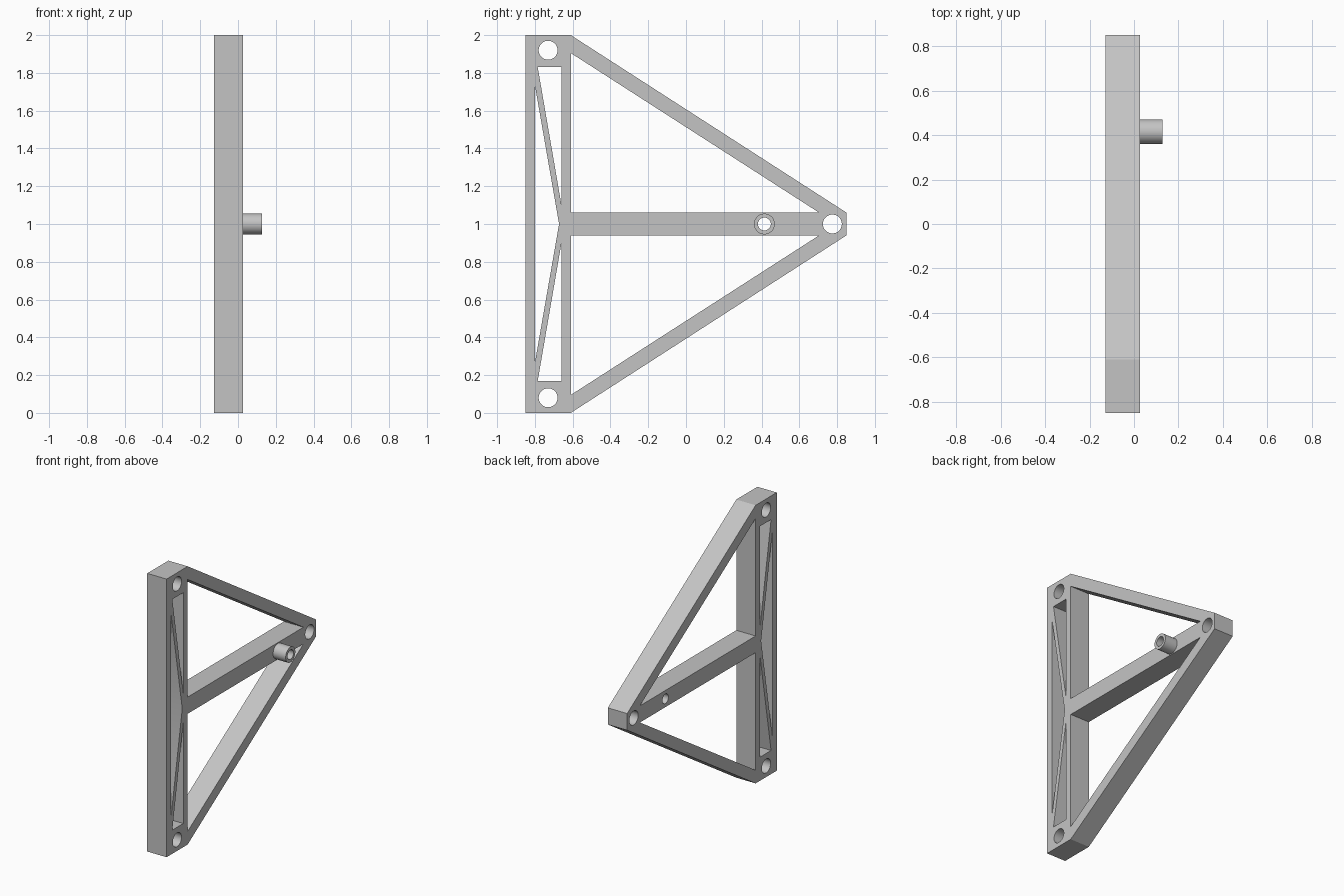
import bpy, bmesh
from math import cos, sin, tau, radians
from mathutils import Matrix

cube = bpy.data.objects.get("Cube")
if cube:
    bpy.data.objects.remove(cube, do_unlink=True)

grey = bpy.data.materials.new("plain grey")
grey.use_nodes = True
color = (0.55, 0.55, 0.55, 1)
grey.diffuse_color = color
grey.node_tree.nodes["Principled BSDF"].inputs["Base Color"].default_value = color


def circle(y, z, r, n=48):
    return [(y + r * cos(tau * i / n), z + r * sin(tau * i / n)) for i in range(n)]


def flip(points):
    """Mirror a loop about mid height."""
    return [(y, 2 - z) for y, z in reversed(points)]


def plate(name, loops, x0, x1):
    """Extrude an outline with holes, drawn in the y-z plane, from x0 to x1."""
    curve = bpy.data.curves.new(name, "CURVE")
    curve.dimensions = "2D"
    curve.fill_mode = "BOTH"
    curve.extrude = (x1 - x0) / 2
    for loop in loops:
        spline = curve.splines.new("POLY")
        spline.points.add(len(loop) - 1)
        for point, (y, z) in zip(spline.points, loop):
            point.co = (y, z, 0, 1)
        spline.use_cyclic_u = True
    temp = bpy.data.objects.new(name + " profile", curve)
    bpy.context.collection.objects.link(temp)
    bpy.context.view_layer.update()
    graph = bpy.context.evaluated_depsgraph_get()
    mesh = bpy.data.meshes.new_from_object(temp.evaluated_get(graph))
    bpy.data.objects.remove(temp, do_unlink=True)

    # Stand the profile up and weld caps to walls
    turn = Matrix(((0, 0, 1, (x0 + x1) / 2), (1, 0, 0, 0), (0, 1, 0, 0), (0, 0, 0, 1)))
    bm = bmesh.new()
    bm.from_mesh(mesh)
    bm.transform(turn)
    bmesh.ops.remove_doubles(bm, verts=bm.verts, dist=1e-4)
    bmesh.ops.recalc_face_normals(bm, faces=bm.faces)
    bm.to_mesh(mesh)
    bm.free()
    mesh.name = name
    mesh.materials.clear()
    mesh.materials.append(grey)
    obj = bpy.data.objects.new(name, mesh)
    bpy.context.collection.objects.link(obj)
    bpy.ops.object.select_all(action="DESELECT")
    obj.select_set(True)
    bpy.context.view_layer.objects.active = obj
    bpy.ops.object.shade_smooth_by_angle(angle=radians(30))
    return obj


# Triangular frame: outline, openings and bolt holes
outline = [(-0.85, 0), (-0.61, 0), (0.85, 0.94), (0.85, 1.06), (-0.61, 2), (-0.85, 2)]
large_opening = [(-0.61, 1.06), (0.705, 1.06), (-0.61, 1.905)]
slim_opening = [(-0.785, 1.83), (-0.66, 1.104), (-0.66, 1.83)]
column_opening = [(-0.80, 0.265), (-0.672, 1.0), (-0.80, 1.735)]
corner_hole = circle(-0.73, 1.92, 0.05)
tip_hole = circle(0.775, 1.0, 0.05)
peg_hole = circle(0.415, 1.0, 0.034)

mirrored = [large_opening, slim_opening, corner_hole]
loops = [outline, column_opening, tip_hole, peg_hole] + mirrored + [flip(p) for p in mirrored]
plate("triangular_frame", loops, -0.127, 0.027)

# Hollow peg on the left face
plate("hollow_peg", [circle(0.415, 1.0, 0.055), peg_hole], 0.027, 0.127)
